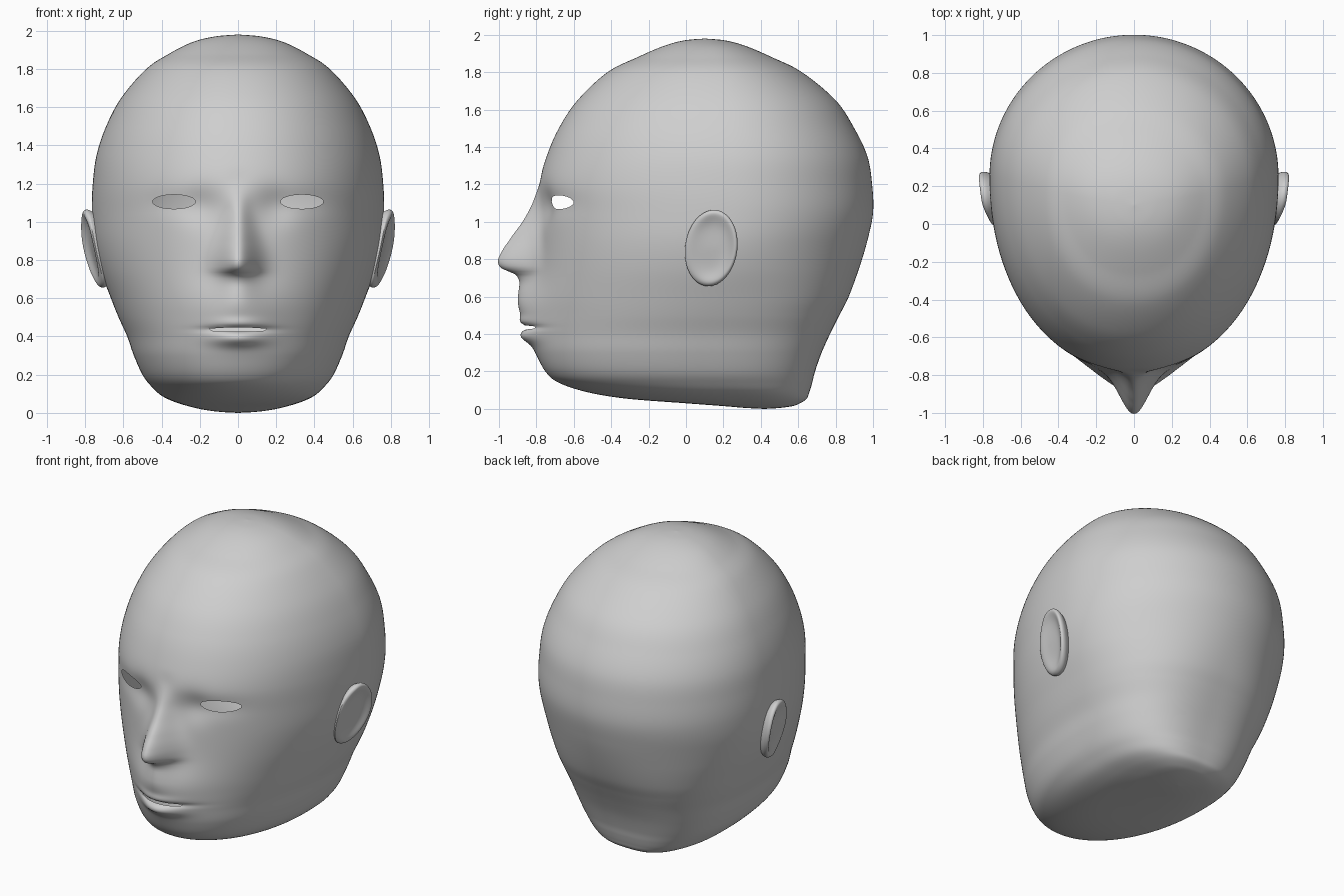
import bpy, bmesh, math
from math import exp, sin, cos, pi
from mathutils import Vector

cube = bpy.data.objects.get("Cube")
if cube:
    bpy.data.objects.remove(cube)

skin = bpy.data.materials.new("plain grey")
skin.use_nodes = True
GREY = (0.62, 0.62, 0.62, 1)
skin.diffuse_color = GREY
skin.node_tree.nodes["Principled BSDF"].inputs["Base Color"].default_value = GREY

# Skull sections: height, front y, back y, half width
SECTIONS = [
    (1.98, .1, .1, 0), (1.97, -.01, .21, .12), (1.94, -.12, .32, .24),
    (1.88, -.26, .46, .36), (1.8, -.42, .62, .48), (1.65, -.58, .8, .61),
    (1.5, -.68, .9, .69), (1.35, -.745, .97, .74), (1.2, -.785, .995, .76),
    (1.05, -.785, 1, .765), (.9, -.785, .97, .755), (.75, -.79, .925, .72),
    (.6, -.8, .87, .665), (.5, -.8, .82, .625), (.4, -.8, .77, .58),
    (.3, -.79, .725, .545), (.2, -.75, .69, .5), (.14, -.68, .675, .455),
    (.09, -.53, .66, .4), (.055, -.32, .645, .325), (.03, 0, .61, .24),
    (.015, .2, .57, .17), (.005, .32, .5, .09), (0, .42, .42, 0)]
# Nose ridge: height, how far it stands out
NOSE = [(1.3, 0), (1.2, 0), (1.1, .035), (1, .09), (.9, .16), (.82, .205),
        (.78, .208), (.75, .18), (.72, .1), (.68, .06), (.6, .03), (.5, 0), (.4, 0)]
COLUMNS, STEPS = 240, 10


def spline(points, i, t):
    """Smooth curve through the points, between point i and the next."""
    a, b, c, d = (Vector(points[min(max(i + k, 0), len(points) - 1)]) for k in (-1, 0, 1, 2))
    return b + t / 2 * (c - a + t * (2 * a - 5 * b + 4 * c - d + t * (3 * (b - c) + d - a)))


def at_height(points, z):
    for i in range(len(points) - 1):
        hi, lo = points[i][0], points[i + 1][0]
        if lo <= z <= hi:
            return spline(points, i, (hi - z) / (hi - lo))
    return Vector(points[0]) * 0


def bell(v, middle, spread):
    return exp(-((v - middle) / spread) ** 2)


def ease(v, lo, hi):
    t = min(max((v - lo) / (hi - lo), 0), 1)
    return t * t * (3 - 2 * t)


def relief(x, z):
    """Facial features as a forward offset."""
    x = abs(x)
    nose = at_height(NOSE, z)[1] * bell(x, 0, .06 + .042 * ease(-z, -1.1, -.8))
    muzzle = .085 * bell(x, 0, .2) * bell(z, .52, .17)
    lips = bell(x, 0, .13) * (.038 * bell(z, .385, .036) + .012 * bell(z, .47, .025))
    crease = .03 * bell(z, .436, .014) * bell(x, 0, .16)
    socket = .03 * bell(x, .19, .1) * bell(z, 1.08, .1) + .012 * bell(x, .34, .13) * bell(z, 1.1, .07)
    return nose + muzzle + lips - crease - socket


def finish(name, bm):
    bmesh.ops.recalc_face_normals(bm, faces=bm.faces)
    mesh = bpy.data.meshes.new(name)
    bm.to_mesh(mesh)
    bm.free()
    mesh.materials.append(skin)
    mesh.shade_smooth()
    obj = bpy.data.objects.new(name, mesh)
    bpy.context.collection.objects.link(obj)
    return obj


def bridge(bm, rings):
    for a, b in zip(rings, rings[1:]):
        for j in range(len(a)):
            k = (j + 1) % len(a)
            bm.faces.new((a[j], a[k], b[k], b[j]))


def cap(bm, ring, point):
    tip = bm.verts.new(point)
    for j in range(len(ring)):
        bm.faces.new((ring[j], ring[(j + 1) % len(ring)], tip))


def cut_opening(bm, cx, cz, rx, rz):
    """Open an elliptical hole in the face and fit its edge to the ellipse."""
    def reach(p):
        return math.hypot((p.x - cx) / rx, (p.z - cz) / rz)
    doomed = [f for f in bm.faces
              if f.calc_center_median().y < -.4 and reach(f.calc_center_median()) < 1]
    rim = {v for f in doomed for v in f.verts if any(g not in doomed for g in v.link_faces)}
    for v in rim:
        n, s = v.normal.copy(), 1 / max(reach(v.co), .3)
        dx, dz = (v.co.x - cx) * (s - 1), (v.co.z - cz) * (s - 1)
        slope = -(n.x * dx + n.z * dz) / n.y if abs(n.y) > .3 else 0
        v.co += Vector((dx, slope, dz))
    bmesh.ops.delete(bm, geom=doomed, context='FACES')


# Head shell
bm = bmesh.new()
rings = []
for i in range(len(SECTIONS) - 1):
    for step in range(STEPS):
        if i + step == 0:
            continue
        z, front, back, half = spline(SECTIONS, i, step / STEPS)
        middle = front + .58 * (back - front)
        low = 1 - ease(z, .2, .9)
        ring = []
        for j in range(COLUMNS):
            s = j / COLUMNS
            angle = 2 * pi * s - .45 * sin(2 * pi * s)  # finer columns on the face
            fwd = cos(angle)
            power = 2.08 if fwd > 0 else 2 + .7 * low
            r = (abs(fwd) ** power + abs(sin(angle)) ** power) ** (-1 / power)
            x = half * r * sin(angle)
            y = middle - fwd * r * (middle - front if fwd > 0 else back - middle)
            y -= relief(x, z) * ease(fwd, 0, .4) * ease(z, .1, .25)
            ring.append(bm.verts.new((x, y, z)))
        rings.append(ring)
bridge(bm, rings)
cap(bm, rings[0], (0, SECTIONS[0][1], SECTIONS[0][0]))
cap(bm, rings[-1], (0, SECTIONS[-1][1], SECTIONS[-1][0]))
bmesh.ops.recalc_face_normals(bm, faces=bm.faces)
bm.normal_update()

# Eye and mouth openings
for side in (-1, 1):
    cut_opening(bm, side * .335, 1.105, .113, .037)
cut_opening(bm, 0, .436, .16, .011)
finish("head", bm)

# Ears: a shallow bowl with a rolled rim, flaring out towards the back
RIM = [(.2, 0), (.4, .001), (.58, .006), (.72, .016), (.83, .027), (.91, .032),
       (.97, .027), (1, .014), (.99, 0), (.95, -.015), (.87, -.04), (.8, -.08)]


def ear_point(size, lift, angle):
    u, v = .14 * size * cos(angle), .205 * size * sin(angle)
    y, z = .135 + u + .12 * v, .86 + v - .1 * u
    raised = lift * ease(y, -.03, .13) if lift > 0 else lift
    return (at_height(SECTIONS, z)[3] + .13 * (y - .03) + raised, y, z)


bm = bmesh.new()
rings = [[bm.verts.new(ear_point(size, lift, 2 * pi * j / 64)) for j in range(64)]
         for size, lift in RIM]
bridge(bm, rings)
cap(bm, rings[0], ear_point(0, 0, 0))
ears = finish("ears", bm)
ears.modifiers.new("both sides", 'MIRROR').use_axis[0] = True
smooth = ears.modifiers.new("soft", 'SUBSURF')
smooth.levels = smooth.render_levels = 1
